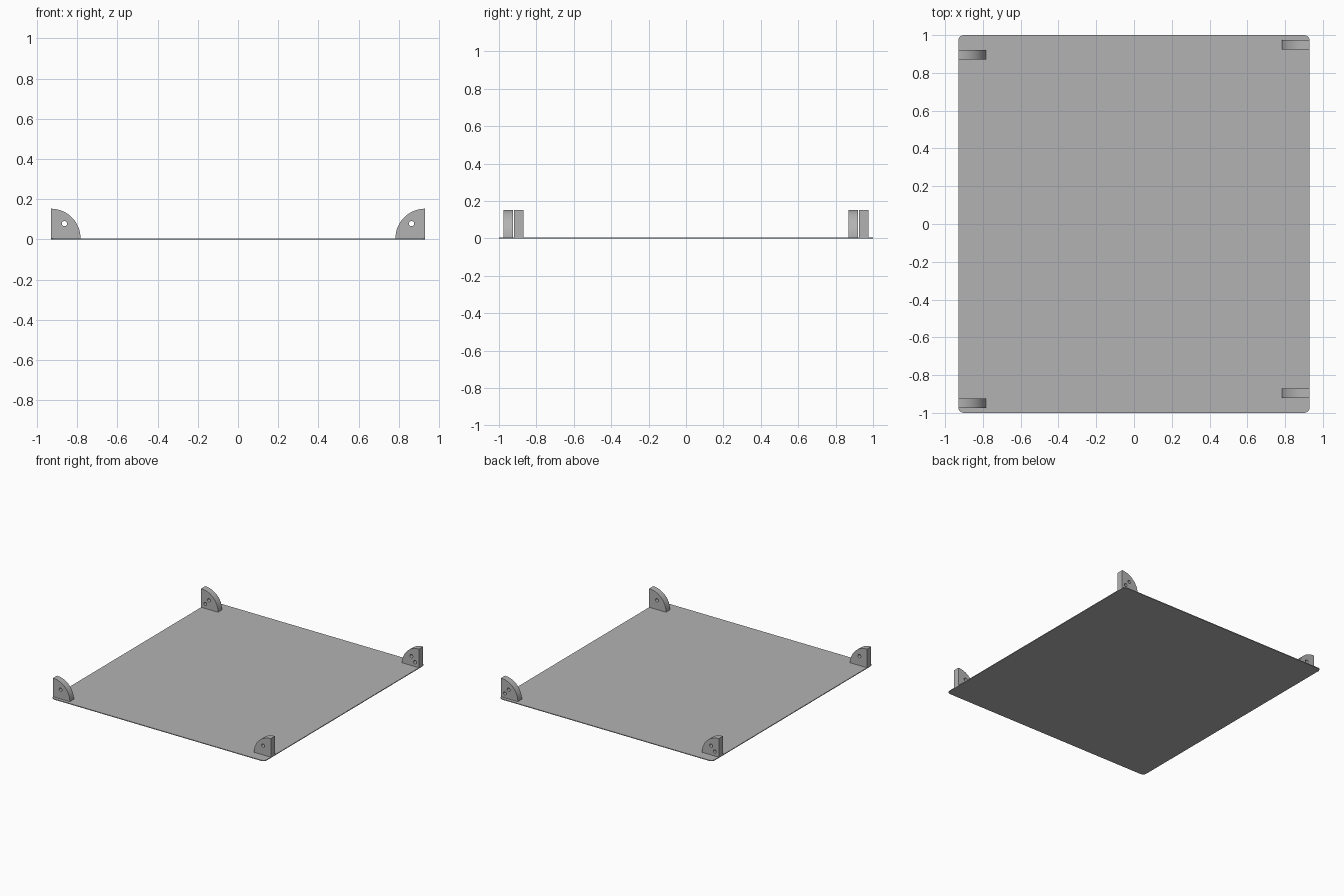
import bpy
from math import sin, cos, pi, radians
from mathutils import Matrix

cube = bpy.data.objects.get("Cube")
if cube:
    bpy.data.objects.remove(cube, do_unlink=True)

grey = bpy.data.materials.new("plain grey")
grey.use_nodes = True
colour = (0.45, 0.45, 0.45, 1)
grey.diffuse_color = colour
grey.node_tree.nodes["Principled BSDF"].inputs["Base Color"].default_value = colour

HALF_X, HALF_Y, THICK = 0.93, 1.0, 0.006
RADIUS, DEPTH = 0.147, 0.05
HOLE_R = 0.013


def arc(cx, cy, r, start, end, steps):
    return [(cx + r * cos(start + (end - start) * i / steps),
             cy + r * sin(start + (end - start) * i / steps))
            for i in range(steps + 1)]


def extruded(name, loops, depth, matrix):
    """Fill flat outlines (inner loops become holes) and extrude them."""
    curve = bpy.data.curves.new(name + "_outline", "CURVE")
    curve.dimensions = "2D"
    curve.fill_mode = "BOTH"
    curve.extrude = depth / 2
    for loop in loops:
        spline = curve.splines.new("POLY")
        spline.points.add(len(loop) - 1)
        for point, (u, v) in zip(spline.points, loop):
            point.co = (u, v, 0, 1)
        spline.use_cyclic_u = True
    helper = bpy.data.objects.new(name + "_outline", curve)
    mesh = bpy.data.meshes.new_from_object(helper)
    bpy.data.objects.remove(helper)
    bpy.data.curves.remove(curve)
    mesh.name = name
    mesh.transform(matrix)
    if matrix.determinant() < 0:
        mesh.flip_normals()
    mesh.materials.clear()
    mesh.materials.append(grey)
    obj = bpy.data.objects.new(name, mesh)
    bpy.context.collection.objects.link(obj)
    bpy.ops.object.select_all(action="DESELECT")
    obj.select_set(True)
    bpy.context.view_layer.objects.active = obj
    # Weld the caps to the walls, then smooth only the curved walls
    bpy.ops.object.mode_set(mode="EDIT")
    bpy.ops.mesh.select_all(action="SELECT")
    bpy.ops.mesh.remove_doubles(threshold=0.00001)
    bpy.ops.mesh.normals_make_consistent(inside=False)
    bpy.ops.object.mode_set(mode="OBJECT")
    bpy.ops.object.shade_smooth_by_angle(angle=radians(30))
    return obj


# Thin base sheet with rounded corners
corner = 0.03
outline = []
for k, (sx, sy) in enumerate([(1, 1), (-1, 1), (-1, -1), (1, -1)]):
    outline += arc(sx * (HALF_X - corner), sy * (HALF_Y - corner),
                   corner, k * pi / 2, (k + 1) * pi / 2, 8)
extruded("base_plate", [outline], THICK, Matrix.Translation((0, 0, THICK / 2)))

# Quarter-round lugs: one hole at the front, two at the back
upright = Matrix.Rotation(pi / 2, 4, "X")
quarter = [(0, 0)] + arc(0, 0, RADIUS, 0, pi / 2, 32)
upper_hole = arc(0.067, 0.073, HOLE_R, 0, 2 * pi, 24)[:-1]
lower_hole = arc(0.035, 0.035, HOLE_R, 0, 2 * pi, 24)[:-1]
lugs = [("front_right_lug", -1, -0.95, [upper_hole]),
        ("front_left_lug", 1, -0.895, [upper_hole]),
        ("back_right_lug", -1, 0.895, [upper_hole, lower_hole]),
        ("back_left_lug", 1, 0.95, [upper_hole, lower_hole])]
for name, side, y, holes in lugs:
    place = Matrix.Translation((side * HALF_X, y, THICK))
    mirror = Matrix.Diagonal((-side, 1, 1, 1))
    extruded(name, [quarter] + holes, DEPTH, place @ mirror @ upright)
